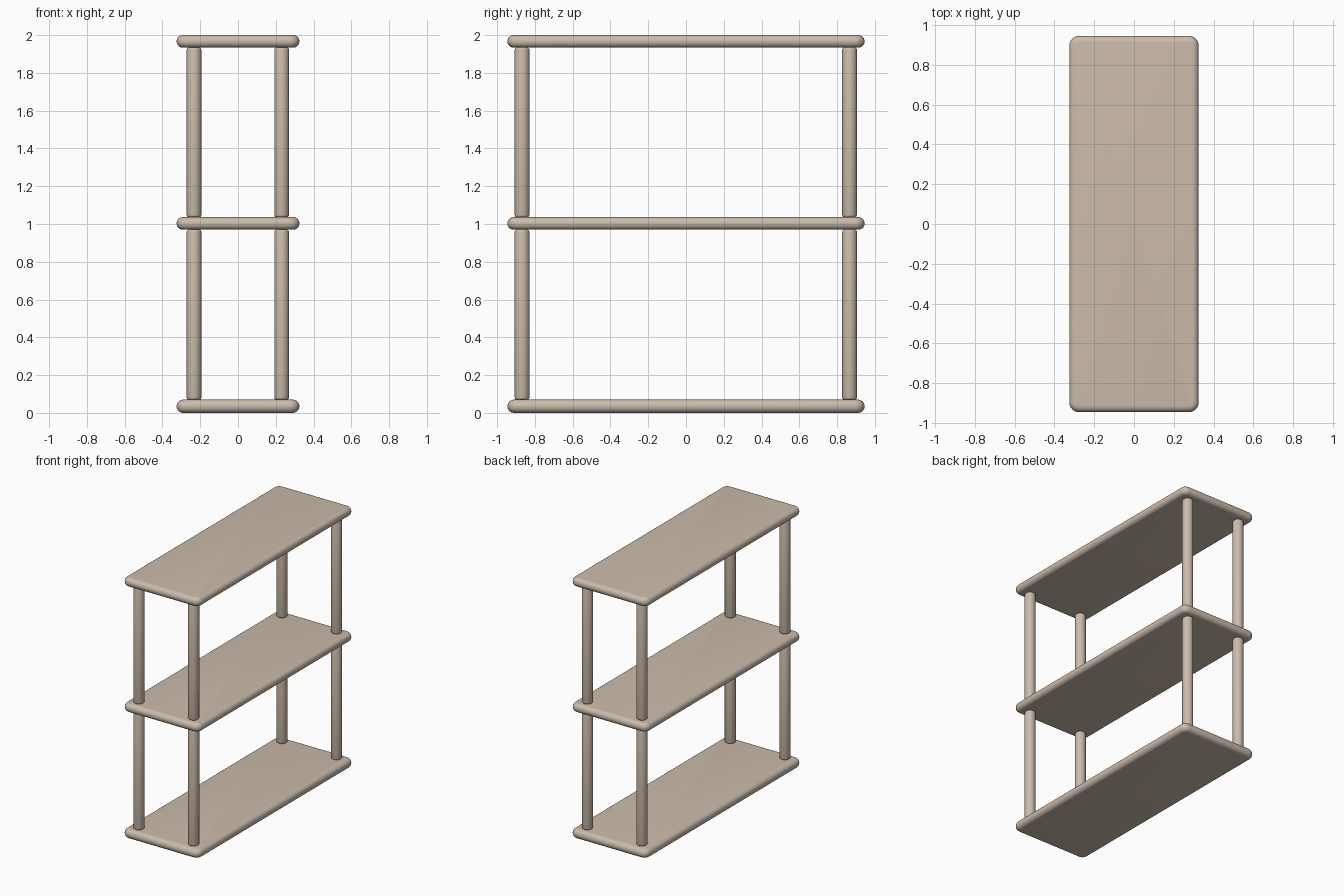
import bpy, bmesh, math
from mathutils import Matrix

if "Cube" in bpy.data.objects:
    bpy.data.objects.remove(bpy.data.objects["Cube"])

wood = bpy.data.materials.new("tan wood")
wood.diffuse_color = (0.60, 0.50, 0.41, 1)
wood.use_nodes = True
wood.node_tree.nodes["Principled BSDF"].inputs["Base Color"].default_value = wood.diffuse_color


def finish(bm, name):
    bmesh.ops.recalc_face_normals(bm, faces=bm.faces)
    me = bpy.data.meshes.new(name)
    bm.to_mesh(me)
    bm.free()
    ob = bpy.data.objects.new(name, me)
    bpy.context.collection.objects.link(ob)
    me.materials.append(wood)
    bpy.context.view_layer.objects.active = ob
    bpy.ops.object.select_all(action='DESELECT')
    ob.select_set(True)
    bpy.ops.object.shade_smooth_by_angle(angle=math.radians(35))
    return ob


# Board with rounded corners and a full bullnose edge
def shelf(name, z0, z1):
    bm = bmesh.new()
    t = z1 - z0
    bmesh.ops.create_cube(bm, size=1, matrix=Matrix.Translation((0, 0, (z0 + z1) / 2))
                          @ Matrix.Diagonal((0.65, 1.89, t, 1)))
    upright = [e for e in bm.edges if abs(e.verts[0].co.z - e.verts[1].co.z) > t / 2]
    bmesh.ops.bevel(bm, geom=upright, offset=0.05, segments=6, profile=0.5, affect='EDGES')
    rim = [e for e in bm.edges if abs(e.verts[0].co.z - e.verts[1].co.z) < t / 2]
    bmesh.ops.bevel(bm, geom=rim, offset=t * 0.48, segments=6, profile=0.5, affect='EDGES')
    finish(bm, name)


# Round post with softened ends
def post(name, x, y, z0, z1):
    bm = bmesh.new()
    bmesh.ops.create_cone(bm, cap_ends=True, segments=32, radius1=0.039, radius2=0.039,
                          depth=z1 - z0, matrix=Matrix.Translation((x, y, (z0 + z1) / 2)))
    rim = [e for e in bm.edges if abs(e.verts[0].co.z - e.verts[1].co.z) < 0.01]
    bmesh.ops.bevel(bm, geom=rim, offset=0.013, segments=3, profile=0.5, affect='EDGES')
    finish(bm, name)


shelf("bottom_shelf", 0.0, 0.07)
shelf("middle_shelf", 0.97, 1.036)
shelf("top_shelf", 1.934, 2.0)

for level, z0, z1 in (("lower", 0.069, 0.971), ("upper", 1.035, 1.935)):
    for sx, x in (("left", -0.233), ("right", 0.231)):
        for sy, y in (("front", -0.868), ("back", 0.866)):
            post(f"{level}_{sy}_{sx}_post", x, y, z0, z1)
